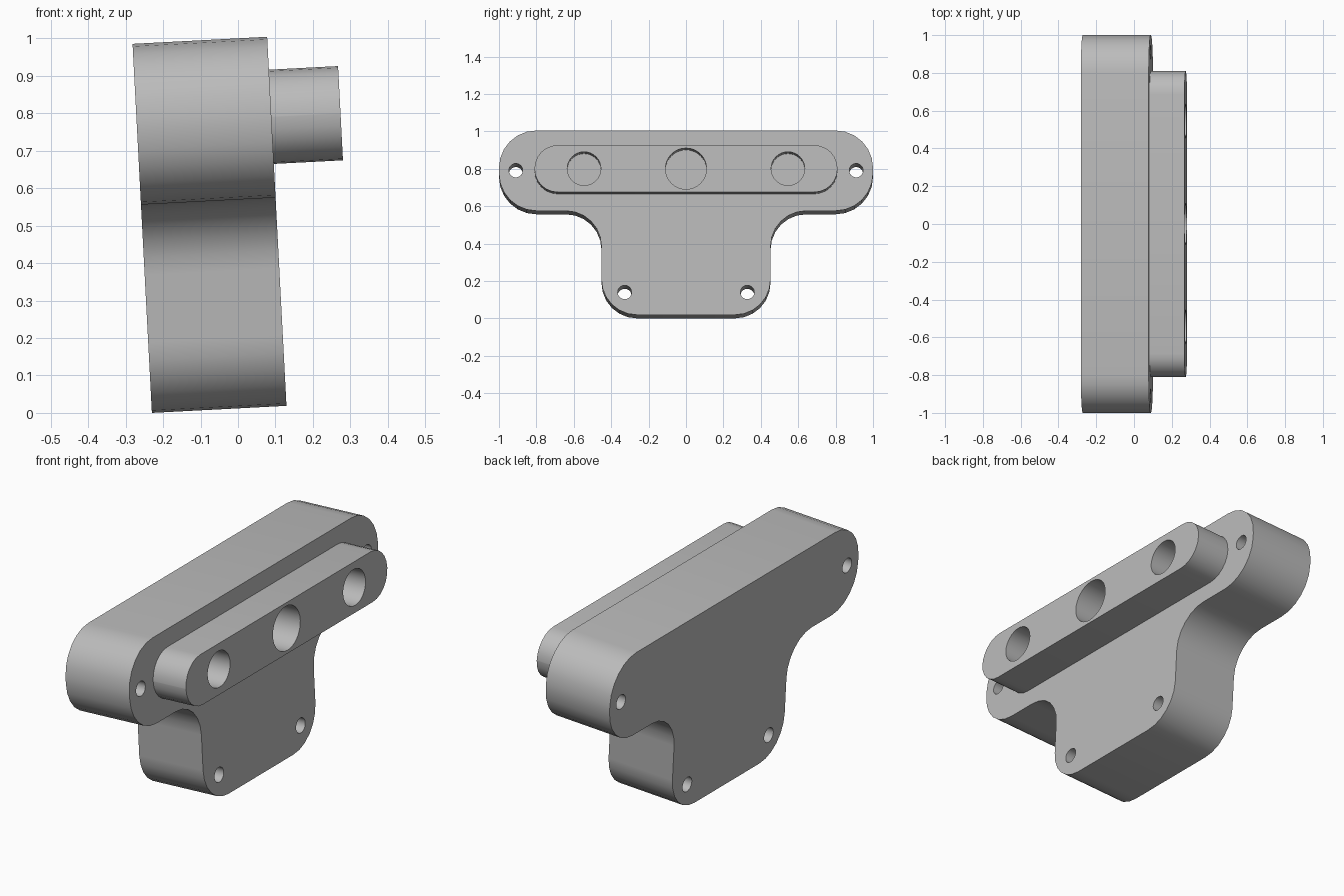
import bpy, bmesh
from math import sin, cos, pi, radians
from mathutils import Matrix, Vector

cube = bpy.data.objects.get("Cube")
if cube:
    bpy.data.objects.remove(cube)

grey = bpy.data.materials.new("plain_grey")
grey.use_nodes = True
grey.diffuse_color = (0.5, 0.5, 0.5, 1)
grey.node_tree.nodes["Principled BSDF"].inputs["Base Color"].default_value = (0.5, 0.5, 0.5, 1)

# The whole part leans back: profile x runs along y, profile y up, depth forward
LEAN = (Matrix.Translation((-0.23, 0, 0)) @ Matrix.Rotation(radians(-3), 4, 'Y')
        @ Matrix(((0, 0, 1, 0), (1, 0, 0, 0), (0, 1, 0, 0), (0, 0, 0, 1))))


def rounded(corners, steps=6):
    """Round every right-angled corner (x, y, radius) of a closed outline."""
    points = []
    for i, (x, y, r) in enumerate(corners):
        p = Vector((x, y))
        a = (Vector(corners[i - 1][:2]) - p).normalized()
        b = (Vector(corners[(i + 1) % len(corners)][:2]) - p).normalized()
        for k in range(steps + 1):
            t = pi / 2 * k / steps
            points.append(p + r * (a + b) - r * (b * cos(t) + a * sin(t)))
    return points


def mirrored(half):
    """Complete a bottom-to-top right half outline with its left half."""
    return half + [(-x, y, r) for x, y, r in reversed(half)]


def circle(x, y, r, n=32):
    return [Vector((x + r * cos(2 * pi * k / n), y + r * sin(2 * pi * k / n))) for k in range(n)]


def plate(name, outlines, start, end):
    """Extrude an outline with holes from one depth to another."""
    curve = bpy.data.curves.new(name + "_profile", 'CURVE')
    curve.dimensions = '2D'
    curve.fill_mode = 'BOTH'
    curve.extrude = (end - start) / 2
    for pts in outlines:
        spline = curve.splines.new('POLY')
        spline.points.add(len(pts) - 1)
        for sp, p in zip(spline.points, pts):
            sp.co = (p.x, p.y, 0, 1)
        spline.use_cyclic_u = True
    temp = bpy.data.objects.new(name + "_profile", curve)
    bpy.context.collection.objects.link(temp)
    bpy.context.view_layer.update()
    depsgraph = bpy.context.evaluated_depsgraph_get()
    mesh = bpy.data.meshes.new_from_object(temp.evaluated_get(depsgraph))
    bpy.data.objects.remove(temp)
    bm = bmesh.new()
    bm.from_mesh(mesh)
    bmesh.ops.remove_doubles(bm, verts=bm.verts, dist=0.0002)
    bmesh.ops.recalc_face_normals(bm, faces=bm.faces)
    bmesh.ops.transform(bm, matrix=LEAN @ Matrix.Translation((0, 0, (start + end) / 2)), verts=bm.verts)
    bm.to_mesh(mesh)
    bm.free()
    mesh.name = name
    mesh.materials.clear()
    mesh.materials.append(grey)
    obj = bpy.data.objects.new(name, mesh)
    bpy.context.collection.objects.link(obj)
    bpy.ops.object.select_all(action='DESELECT')
    obj.select_set(True)
    bpy.context.view_layer.objects.active = obj
    bpy.ops.object.shade_smooth_by_angle(angle=radians(30))
    return obj


MID = 0.773  # height of the bar and the upper holes

# T-shaped body with four bolt holes right through
body = rounded(mirrored([(0.452, 0, 0.19), (0.452, 0.557, 0.19),
                         (1.0, 0.557, 0.2), (1.0, 0.987, 0.2)]))
bolts = [circle(s * x, y, 0.037) for s in (-1, 1) for x, y in ((0.91, MID), (0.328, 0.121))]
plate("body", [body] + bolts, 0, 0.36)

# Raised bar with round ends and three sockets down to the body face
bar = rounded(mirrored([(0.81, MID - 0.126, 0.125), (0.81, MID + 0.126, 0.125)]))
sockets = [circle(-0.545, MID, 0.09), circle(0, MID, 0.11), circle(0.545, MID, 0.09)]
plate("raised_bar", [bar] + sockets, 0.36, 0.545)
